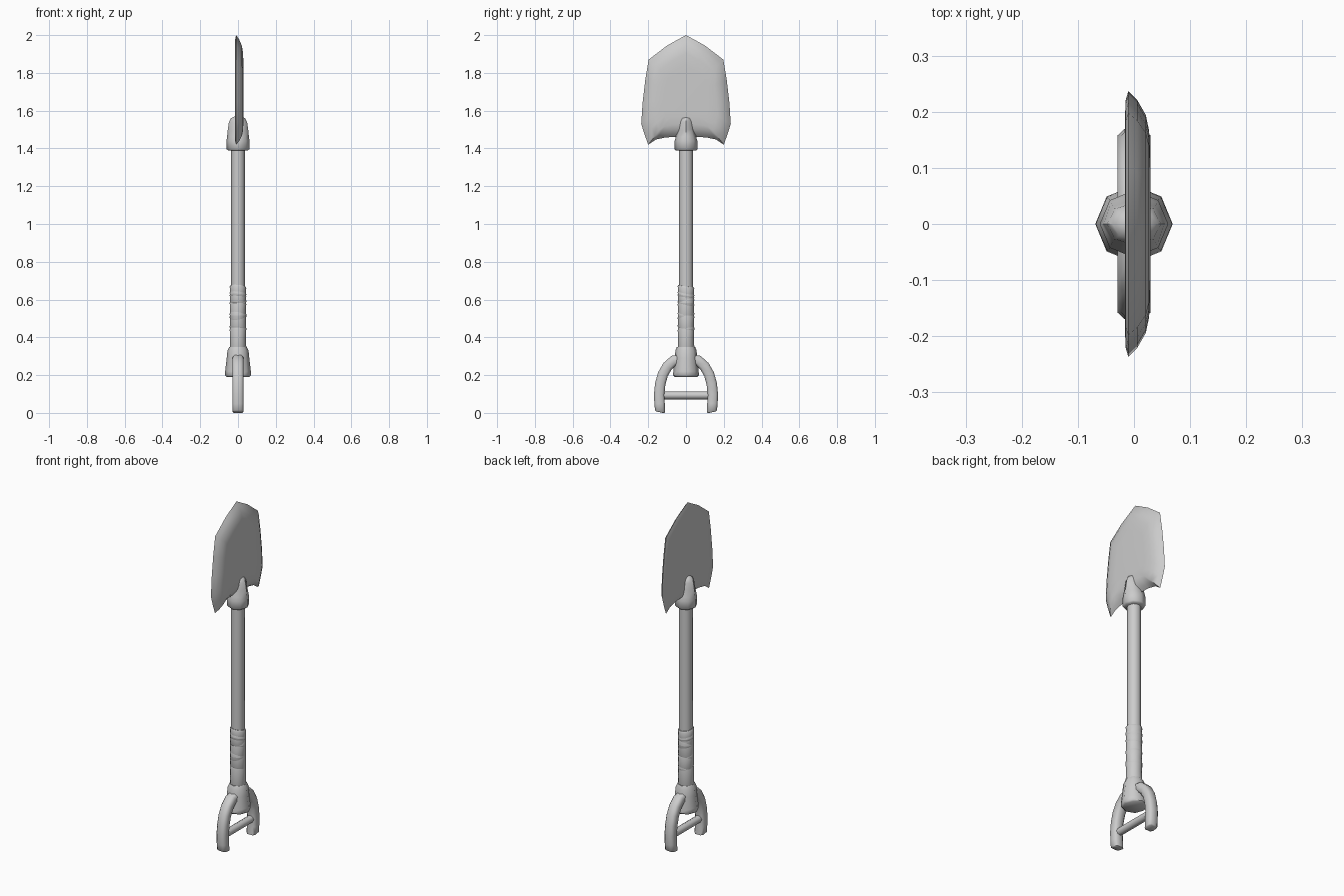
import bpy, bmesh, math
from math import sin, cos, pi
from mathutils import Vector

cube = bpy.data.objects.get("Cube")
if cube:
    bpy.data.objects.remove(cube, do_unlink=True)

grey = bpy.data.materials.new("plain grey")
grey.use_nodes = True
grey.diffuse_color = (0.6, 0.6, 0.6, 1)
grey.node_tree.nodes["Principled BSDF"].inputs["Base Color"].default_value = (0.6, 0.6, 0.6, 1)


def loft(name, rings, angle=50):
    """Skin a list of equal rings of points and cap both ends."""
    bm = bmesh.new()
    loops = [[bm.verts.new(p) for p in ring] for ring in rings]
    n = len(loops[0])
    for a, b in zip(loops, loops[1:]):
        for i in range(n):
            j = (i + 1) % n
            bm.faces.new((a[i], a[j], b[j], b[i]))
    bm.faces.new(loops[0])
    bm.faces.new(loops[-1])
    bmesh.ops.recalc_face_normals(bm, faces=bm.faces)
    mesh = bpy.data.meshes.new(name)
    bm.to_mesh(mesh)
    bm.free()
    mesh.materials.append(grey)
    obj = bpy.data.objects.new(name, mesh)
    bpy.context.collection.objects.link(obj)
    bpy.ops.object.select_all(action='DESELECT')
    obj.select_set(True)
    bpy.context.view_layer.objects.active = obj
    bpy.ops.object.shade_smooth_by_angle(angle=math.radians(angle))
    return obj


def ring(rx, ry, z, sides=8, tilt_x=0, tilt_y=0):
    """Horizontal ring with a corner on +x, optionally tilted."""
    turns = [2 * pi * i / sides for i in range(sides)]
    return [(rx * cos(t), ry * sin(t), z + tilt_x * cos(t) + tilt_y * sin(t)) for t in turns]


# Shaft
loft("shaft", [ring(0.037, 0.038, z) for z in (0.3, 1.48)])

# Cloth wrap: overlapping bands with alternating tilt
bands = [(0.33, 0.46, 0.006), (0.44, 0.53, -0.010), (0.50, 0.60, 0.012),
         (0.57, 0.64, -0.008), (0.61, 0.672, -0.006)]
for i, (low, high, tilt) in enumerate(bands):
    rise = high - low
    profile = [(0.040, 0), (0.044, 0.1), (0.042, 0.5), (0.044, 0.88), (0.040, 1)]
    loft(f"wrap_band_{i + 1}",
         [ring(r, r, low + rise * f, 12, tilt * 0.5, tilt) for r, f in profile])

# Socket that holds the blade, narrowing to a rounded tongue
loft("blade_socket", [ring(*s) for s in (
    (0.050, 0.052, 1.388), (0.060, 0.060, 1.396), (0.061, 0.060, 1.440),
    (0.058, 0.054, 1.462), (0.054, 0.043, 1.500), (0.048, 0.038, 1.540),
    (0.038, 0.029, 1.560), (0.018, 0.014, 1.570))])

# Flared collar above the handle
loft("handle_collar", [ring(*s) for s in (
    (0.060, 0.060, 0.190), (0.069, 0.069, 0.198), (0.068, 0.067, 0.220),
    (0.060, 0.060, 0.290), (0.056, 0.056, 0.330), (0.046, 0.048, 0.350))])

# Blade: sharp rim, bevelled front and nearly flat back
half = [(0, 2.0), (0.10, 1.945), (0.198, 1.87), (0.216, 1.76), (0.230, 1.64), (0.237, 1.53),
        (0.220, 1.475), (0.200, 1.42), (0.160, 1.447), (0.110, 1.458), (0.05, 1.462)]
outline = half + [(-y, z) for y, z in reversed(half[1:])]
mid = 1.68
layers = [(0.80, -0.016), (0.93, -0.015), (1.0, -0.010), (0.93, 0.006),
          (0.82, 0.021), (0.70, 0.027), (0.5, 0.029)]
loft("blade", [[(x, y * s, mid + (z - mid) * s) for y, z in outline] for s, x in layers], 60)

# Open arched handle, one arm per side, with a rounded square section
path = [(0.02, 0.283), (0.065, 0.277), (0.098, 0.247), (0.122, 0.205), (0.136, 0.155),
        (0.142, 0.10), (0.140, 0.05), (0.137, 0.008)]
wide, narrow = 0.029, 0.017
section = [(wide, narrow), (narrow, wide), (-narrow, wide), (-wide, narrow),
           (-wide, -narrow), (-narrow, -wide), (narrow, -wide), (wide, -narrow)]
for side, label in ((1, "back"), (-1, "front")):
    arm = []
    for i, (y, z) in enumerate(path):
        before, after = path[max(i - 1, 0)], path[min(i + 1, len(path) - 1)]
        along = Vector((after[0] - before[0], after[1] - before[1])).normalized()
        out = Vector((-along.y, along.x))
        if i == len(path) - 1:
            out = Vector((0.98, 0.2))
        arm.append([(u, side * (y + out.x * v * 0.95), z + out.y * v * 0.95)
                    for u, v in section])
    # Slightly rounded foot
    foot = arm[-1]
    cx, cy, cz = (sum(p[k] for p in foot) / len(foot) for k in range(3))
    arm.append([(cx + (x - cx) * 0.8, cy + (y - cy) * 0.8, max(0, cz + (z - cz) * 0.8 - 0.005))
                for x, y, z in foot])
    loft(f"handle_arm_{label}", arm)

# Grip bar between the arms
loft("grip_bar", [[(x, y, 0.093 + z) for x, z, _ in ring(0.021, 0.021, 0)] for y in (-0.13, 0.13)])
